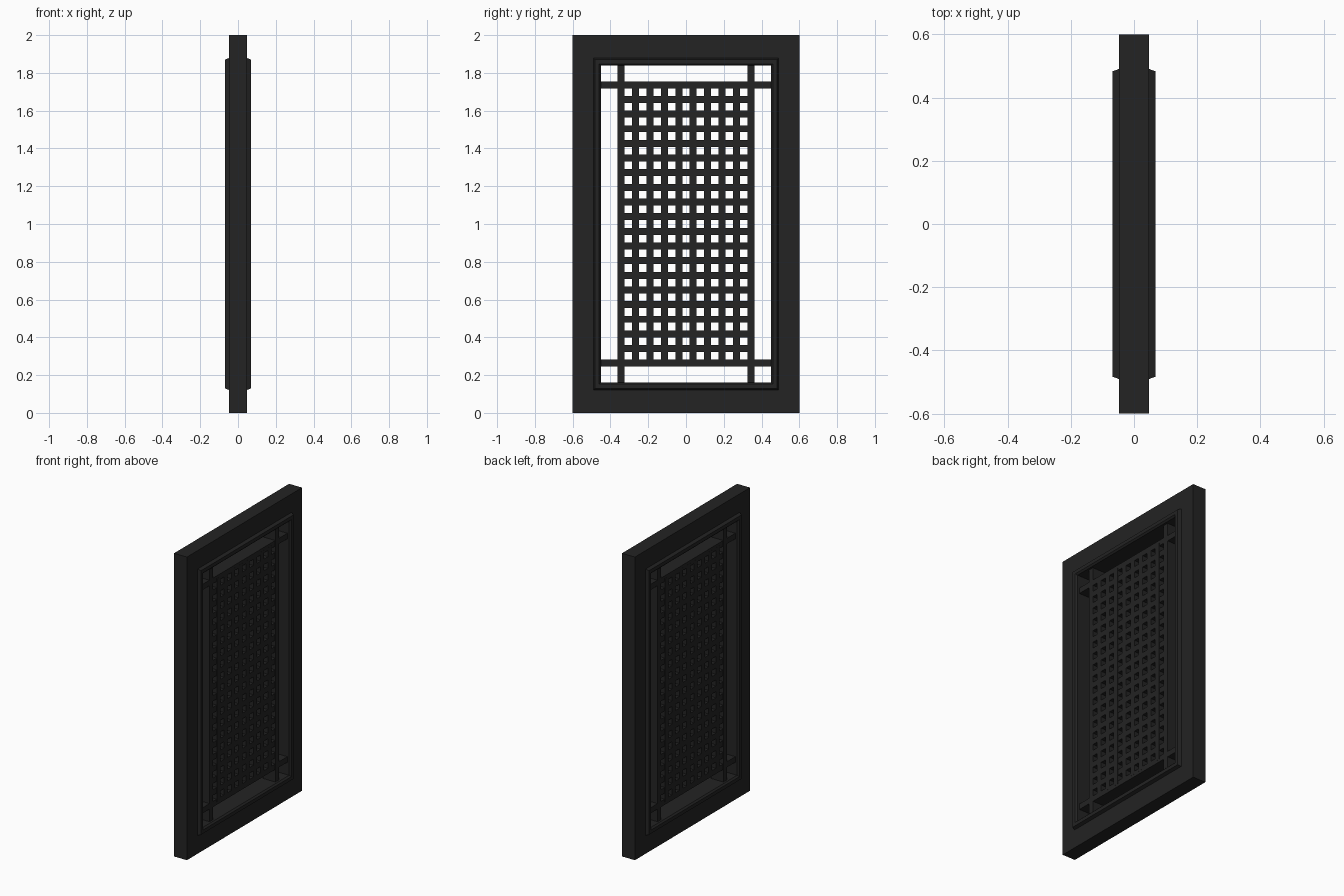
import bpy
import bmesh

old = bpy.data.objects.get("Cube")
if old:
    bpy.data.objects.remove(old, do_unlink=True)

# Single dark finish
dark = bpy.data.materials.new("charcoal")
dark.use_nodes = True
color = (0.017, 0.017, 0.017, 1)
dark.diffuse_color = color
dark.node_tree.nodes["Principled BSDF"].inputs["Base Color"].default_value = color

MID = 1.0                       # height of the panel centre
OPEN_Y, OPEN_Z = 0.45, 0.838    # half size of the opening
BAR = 0.037                     # lattice bar width
EDGE_Y, EDGE_Z = 0.343, 0.737   # centre lines of the outermost bars
COLS, ROWS = 10, 20


def finish(name, bm):
    bmesh.ops.recalc_face_normals(bm, faces=bm.faces)
    mesh = bpy.data.meshes.new(name)
    bm.to_mesh(mesh)
    bm.free()
    mesh.materials.append(dark)
    obj = bpy.data.objects.new(name, mesh)
    bpy.context.collection.objects.link(obj)
    return obj


def rect_frame(name, profile):
    """Sweep a closed (depth, outward offset) profile around the opening."""
    bm = bmesh.new()
    rings = []
    for sy, sz in ((-1, -1), (1, -1), (1, 1), (-1, 1)):
        rings.append([bm.verts.new((x, sy * (OPEN_Y + o), MID + sz * (OPEN_Z + o)))
                      for x, o in profile])
    n = len(profile)
    for i, ring in enumerate(rings):
        nxt = rings[(i + 1) % 4]
        for j in range(n):
            k = (j + 1) % n
            bm.faces.new((ring[j], nxt[j], nxt[k], ring[k]))
    return finish(name, bm)


def add_box(bm, center, size):
    verts = bmesh.ops.create_cube(bm, size=1)["verts"]
    bmesh.ops.scale(bm, vec=size, verts=verts)
    bmesh.ops.translate(bm, vec=center, verts=verts)


# Flat outer frame: stiles and rails with mitred corners
frame = rect_frame("outer_frame", [(-0.047, 0.02), (0.047, 0.02),
                                   (0.047, 0.15), (-0.047, 0.15)])
for v in frame.data.vertices:   # outer edge sits at the full panel size
    if abs(v.co.y) > 0.55:
        v.co.z = 2.0 if v.co.z > MID else 0.0

# Raised moulding lining the opening, chamfered on both sides
half = [(0.046, 0.041), (0.068, 0.033), (0.068, 0.01), (0.058, 0.0)]
rect_frame("inner_moulding", half + [(-x, o) for x, o in reversed(half)])

# Upright lattice bars: the outer pair reaches the moulding
bm = bmesh.new()
for i in range(COLS):
    y = -EDGE_Y + 2 * EDGE_Y * i / (COLS - 1)
    reach = OPEN_Z + 0.01 if i in (0, COLS - 1) else EDGE_Z
    add_box(bm, (0, y, MID), (0.09, BAR, 2 * reach))
finish("lattice_uprights", bm)

# Cross lattice bars: the outer pair reaches the moulding
bm = bmesh.new()
for i in range(ROWS):
    z = MID - EDGE_Z + 2 * EDGE_Z * i / (ROWS - 1)
    reach = OPEN_Y + 0.01 if i in (0, ROWS - 1) else EDGE_Y
    add_box(bm, (0, 0, z), (0.089, 2 * reach, BAR))
finish("lattice_crossbars", bm)
